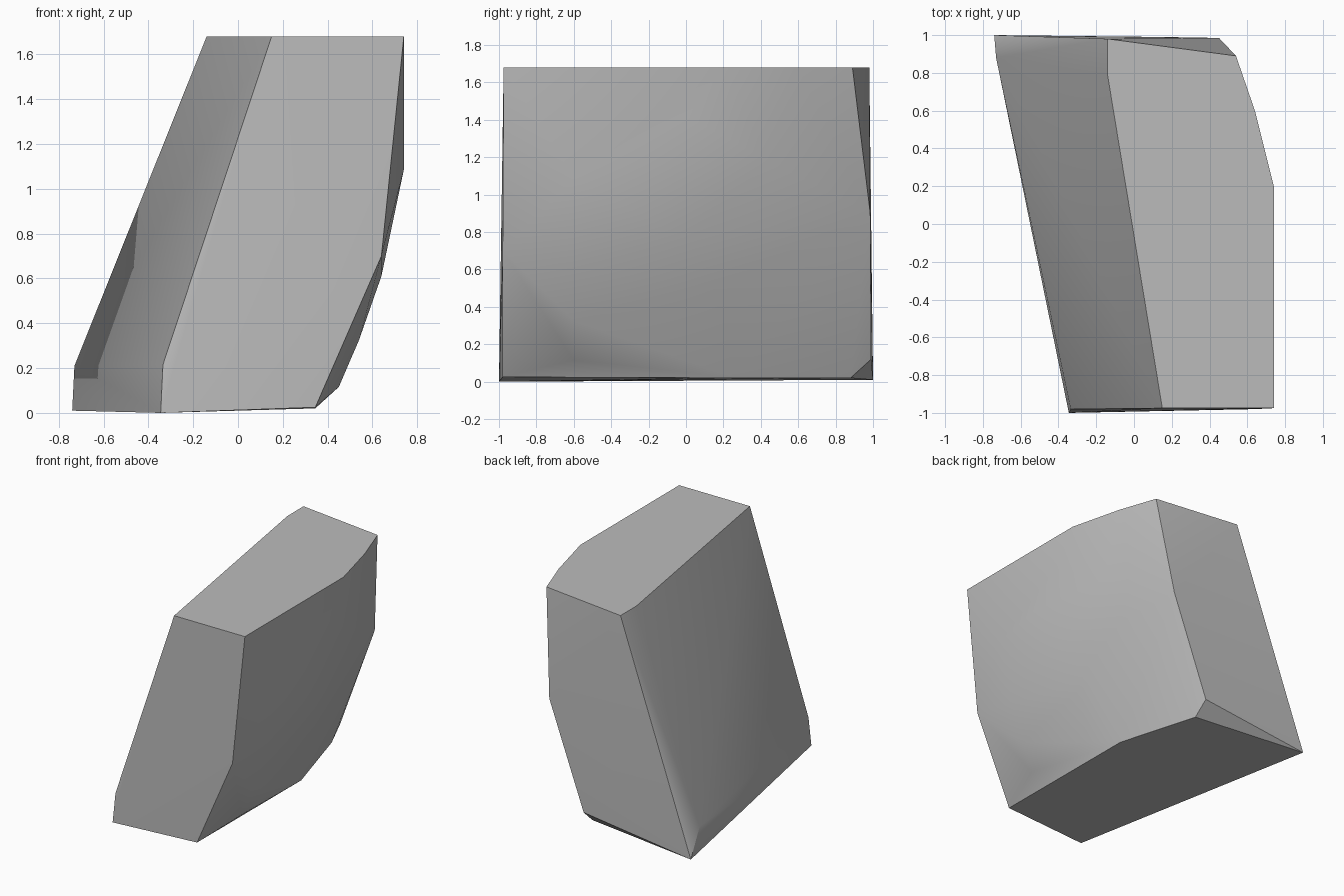
import bpy
import bmesh
from math import cos, sin, radians

cube = bpy.data.objects.get("Cube")
if cube:
    bpy.data.objects.remove(cube, do_unlink=True)


def flat_material(name, colour):
    mat = bpy.data.materials.new(name)
    mat.use_nodes = True
    mat.diffuse_color = colour
    mat.node_tree.nodes["Principled BSDF"].inputs["Base Color"].default_value = colour
    return mat


def convex_solid(name, points, material):
    """Wrap the corner points in a closed convex shell."""
    bm = bmesh.new()
    for point in points:
        bm.verts.new(point)
    result = bmesh.ops.convex_hull(bm, input=bm.verts[:])
    loose = set(result["geom_interior"]) | set(result["geom_unused"])
    loose_verts = [v for v in loose if isinstance(v, bmesh.types.BMVert)]
    bmesh.ops.delete(bm, geom=loose_verts, context="VERTS")
    bmesh.ops.recalc_face_normals(bm, faces=bm.faces[:])
    mesh = bpy.data.meshes.new(name)
    bm.to_mesh(mesh)
    bm.free()
    mesh.materials.append(material)
    obj = bpy.data.objects.new(name, mesh)
    bpy.context.collection.objects.link(obj)
    return obj


# Flat top, with the rounded outline on its left side
TOP = 1.68
top_outline = [(-.14, .98), (-.14, .79), (.15, -.975), (.74, -.975),
               (.74, .2), (.64, .6), (.54, .89)]
corners = [(x, y, TOP) for x, y in top_outline]

# Bottom outline
corners += [(-.345, -1, 0), (.345, -.98, .025), (.345, .26, .02),
            (.165, .88, .02), (-.74, 1, .01)]

# Bends in the upright edges
corners += [(-.335, -.98, .215), (-.73, .88, .21), (.64, -.98, .7),
            (.45, .985, .9), (.16, .99, .12)]

# Domed left side: rings around a centre near the upper front corner
centre_y, centre_z, squash = -.6, 1.75, .95
for x, radius in ((.74, .7), (.64, 1.2), (.54, 1.5), (.45, 1.72)):
    for angle in (30, 60, 90):
        a = radians(angle)
        corners.append((x, centre_y + radius * cos(a),
                        centre_z - radius * squash * sin(a)))

grey = flat_material("stone grey", (.5, .5, .5, 1))
block = convex_solid("stone_block", corners, grey)

# Smooth the dome and the sloped side, keep the outer edges crisp
bpy.ops.object.select_all(action="DESELECT")
block.select_set(True)
bpy.context.view_layer.objects.active = block
bpy.ops.object.shade_smooth_by_angle(angle=radians(30))
